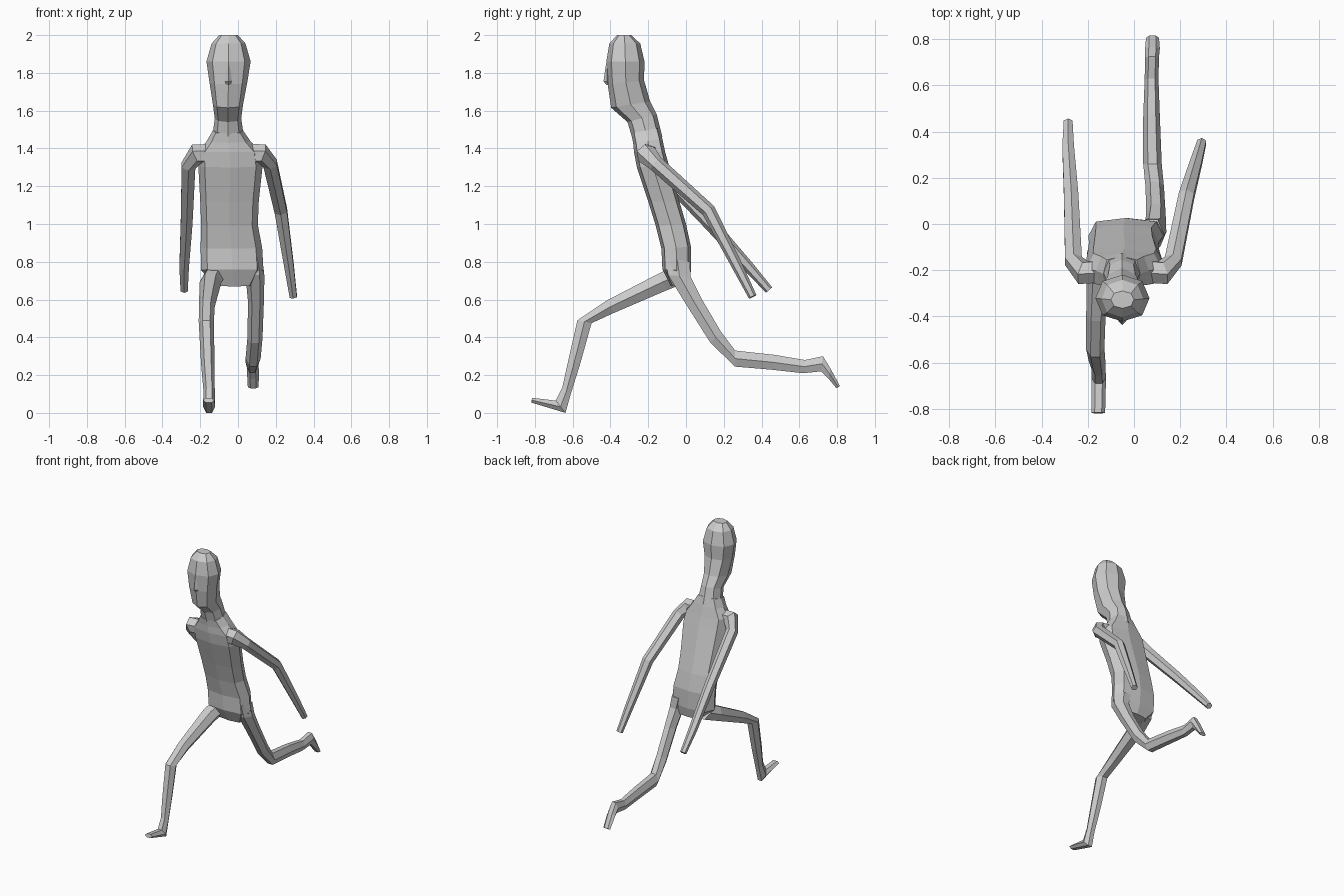
import bpy, bmesh
from math import sin, cos, pi, copysign
from mathutils import Vector


def skin(name, rings):
    """Join equal-sized rings of points into a capped, flat-shaded tube."""
    bm = bmesh.new()
    loops = [[bm.verts.new(p) for p in ring] for ring in rings]
    n = len(loops[0])
    for a, b in zip(loops, loops[1:]):
        for i in range(n):
            j = (i + 1) % n
            bm.faces.new((a[i], a[j], b[j], b[i]))
    bm.faces.new(loops[0])
    bm.faces.new(loops[-1])
    bmesh.ops.recalc_face_normals(bm, faces=bm.faces)
    me = bpy.data.meshes.new(name)
    bm.to_mesh(me)
    bm.free()
    ob = bpy.data.objects.new(name, me)
    bpy.context.collection.objects.link(ob)
    return ob


def profile_loft(name, rows, n, power=1.0):
    """Each row: front (y, z), back (y, z), centre x, half width."""
    top = max(sin(2 * pi * i / n) for i in range(n))
    soft = lambda v: copysign(abs(v) ** power, v) if abs(v) > 1e-6 else 0.0
    rings = []
    for fy, fz, by, bz, cx, hw in rows:
        f, b = Vector((0, fy, fz)), Vector((0, by, bz))
        mid, half = (f + b) / 2, (f - b) / 2
        rings.append([mid + half * soft(sin(2 * pi * i / n) / top)
                      + Vector((cx + hw * soft(cos(2 * pi * i / n)), 0, 0))
                      for i in range(n)])
    return skin(name, rings)


def path_tube(name, pts, n=6):
    """Each point: x, y, z, radius; rings stand across the path."""
    c = [Vector(p[:3]) for p in pts]
    rings = []
    for k, p in enumerate(pts):
        t = (c[min(k + 1, len(c) - 1)] - c[max(k - 1, 0)]).normalized()
        u = Vector((0, 0.75, 0.65))
        u = (u - t * u.dot(t)).normalized()
        v = t.cross(u)
        rings.append([c[k] + p[3] * (u * cos(2 * pi * i / n) + v * sin(2 * pi * i / n))
                      for i in range(n)])
    return skin(name, rings)


# Torso, leaning forward, up to the base of the neck
profile_loft("torso", [
    (-0.08, 0.67, 0.01, 0.68, -0.02, 0.10),
    (-0.125, 0.76, 0.026, 0.75, -0.03, 0.165),
    (-0.13, 0.87, 0.026, 0.88, -0.035, 0.163),
    (-0.16, 0.99, 0.00, 1.00, -0.045, 0.15),
    (-0.20, 1.12, -0.035, 1.12, -0.045, 0.155),
    (-0.26, 1.30, -0.09, 1.31, -0.04, 0.17),
    (-0.275, 1.38, -0.11, 1.38, -0.045, 0.165),
    (-0.28, 1.43, -0.125, 1.45, -0.05, 0.115),
    (-0.29, 1.48, -0.14, 1.51, -0.053, 0.08),
], 8, 0.65)

# Neck and head
profile_loft("head", [
    (-0.28, 1.44, -0.125, 1.46, -0.052, 0.085),
    (-0.31, 1.54, -0.155, 1.58, -0.053, 0.07),
    (-0.396, 1.615, -0.19, 1.65, -0.053, 0.08),
    (-0.415, 1.74, -0.222, 1.76, -0.051, 0.10),
    (-0.422, 1.86, -0.22, 1.86, -0.05, 0.117),
    (-0.406, 1.955, -0.242, 1.955, -0.05, 0.09),
    (-0.365, 2.00, -0.29, 2.00, -0.05, 0.05),
], 8, 0.9)

# Nose
profile_loft("nose", [
    (-0.418, 1.735, -0.40, 1.735, -0.051, 0.010),
    (-0.437, 1.755, -0.40, 1.755, -0.051, 0.018),
    (-0.423, 1.85, -0.41, 1.85, -0.051, 0.006),
], 4)

# Arms, both swept back
path_tube("left_side_arm", [
    (-0.12, -0.20, 1.37, 0.055), (-0.22, -0.21, 1.37, 0.056),
    (-0.262, -0.16, 1.31, 0.042), (-0.272, 0.12, 1.01, 0.036),
    (-0.285, 0.33, 0.775, 0.029), (-0.285, 0.44, 0.65, 0.022)])
path_tube("right_side_arm", [
    (0.03, -0.20, 1.37, 0.055), (0.125, -0.21, 1.37, 0.056),
    (0.17, -0.16, 1.32, 0.042), (0.227, 0.12, 1.07, 0.038),
    (0.27, 0.27, 0.78, 0.029), (0.293, 0.353, 0.615, 0.022)])

# Leading leg with its foot
profile_loft("front_leg", [
    (-0.06, 0.78, 0.00, 0.69, -0.12, 0.06),
    (-0.15, 0.735, -0.10, 0.65, -0.145, 0.058),
    (-0.42, 0.595, -0.38, 0.53, -0.165, 0.042),
    (-0.575, 0.49, -0.50, 0.475, -0.168, 0.04),
    (-0.625, 0.27, -0.56, 0.26, -0.16, 0.036),
    (-0.655, 0.135, -0.61, 0.10, -0.153, 0.03),
    (-0.69, 0.065, -0.638, 0.00, -0.153, 0.032),
    (-0.815, 0.08, -0.82, 0.055, -0.155, 0.03),
], 6)

# Trailing leg with its foot
profile_loft("back_leg", [
    (-0.11, 0.82, 0.02, 0.80, 0.075, 0.055),
    (-0.095, 0.73, 0.025, 0.72, 0.09, 0.05),
    (0.00, 0.575, 0.085, 0.60, 0.095, 0.042),
    (0.13, 0.37, 0.185, 0.43, 0.09, 0.04),
    (0.26, 0.245, 0.26, 0.33, 0.08, 0.04),
    (0.46, 0.228, 0.47, 0.307, 0.076, 0.036),
    (0.62, 0.21, 0.63, 0.28, 0.076, 0.03),
    (0.715, 0.22, 0.725, 0.30, 0.078, 0.03),
    (0.755, 0.18, 0.765, 0.235, 0.08, 0.032),
    (0.797, 0.13, 0.815, 0.142, 0.08, 0.028),
], 6)
